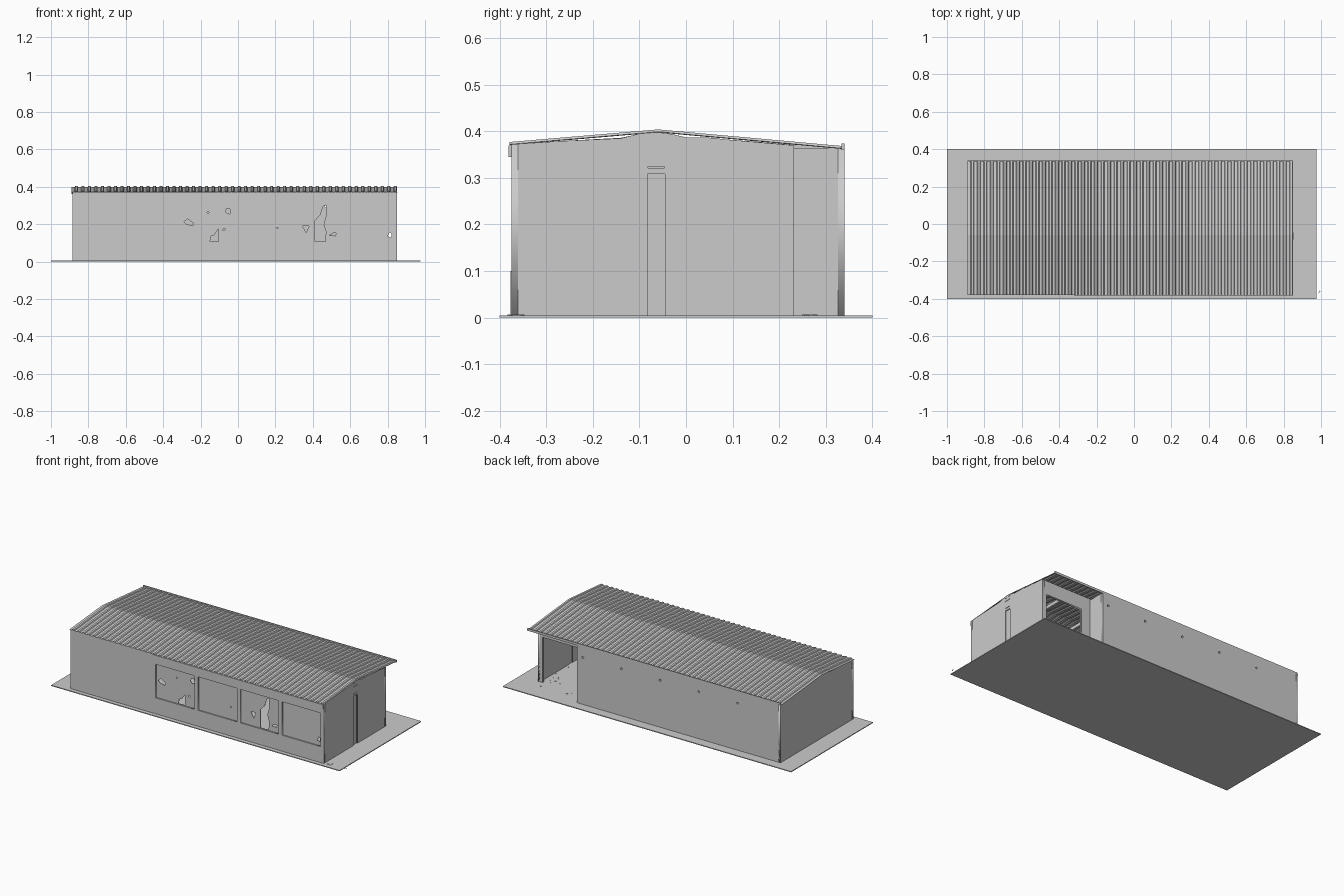
import bpy, bmesh, math, random
from mathutils import Matrix, Vector

if "Cube" in bpy.data.objects:
    bpy.data.objects.remove(bpy.data.objects["Cube"])

random.seed(4)
X0, X1, Y0, Y1 = -0.885, 0.85, -0.375, 0.34
PORCH_X, PORCH_Y = 0.508, 0.232
RIDGE_Y, G, T = -0.06, 0.005, 0.014
FRONT_TOP, RIDGE_TOP, BACK_TOP = 0.372, 0.4, 0.363


def add(name, bm):
    me = bpy.data.meshes.new(name)
    bmesh.ops.recalc_face_normals(bm, faces=bm.faces)
    bm.to_mesh(me)
    bm.free()
    ob = bpy.data.objects.new(name, me)
    bpy.context.collection.objects.link(ob)
    return ob


def box(name, x0, x1, y0, y1, z0, z1):
    bm = bmesh.new()
    bmesh.ops.create_cube(bm, size=1)
    for v in bm.verts:
        v.co = Vector(((x0 + x1) / 2 + v.co.x * (x1 - x0),
                       (y0 + y1) / 2 + v.co.y * (y1 - y0),
                       (z0 + z1) / 2 + v.co.z * (z1 - z0)))
    return add(name, bm)


def rect(a0, a1, b0, b1):
    return [(a0, b0), (a1, b0), (a1, b1), (a0, b1)]


def blob(a, b, r, n=6):
    return [(a + r * random.uniform(.7, 1.1) * math.cos(i * math.tau / n),
             b + r * random.uniform(.7, 1.1) * math.sin(i * math.tau / n)) for i in range(n)]


def plate(name, loops, thick, axis, centre):
    """Flat slab with holes: axis 'y' takes (x, z) loops, axis 'x' takes (y, z) loops."""
    cu = bpy.data.curves.new(name, 'CURVE')
    cu.dimensions, cu.fill_mode, cu.extrude = '2D', 'BOTH', thick / 2
    for loop in loops:
        sp = cu.splines.new('POLY')
        sp.points.add(len(loop) - 1)
        for p, (a, b) in zip(sp.points, loop):
            p.co = (a, b, 0, 1)
        sp.use_cyclic_u = True
    tmp = bpy.data.objects.new(name + "_outline", cu)
    bpy.context.collection.objects.link(tmp)
    bpy.context.view_layer.update()
    me = bpy.data.meshes.new_from_object(tmp.evaluated_get(bpy.context.evaluated_depsgraph_get()))
    bpy.data.objects.remove(tmp)
    if axis == 'y':
        m = Matrix(((1, 0, 0, 0), (0, 0, -1, centre), (0, 1, 0, 0), (0, 0, 0, 1)))
    else:
        m = Matrix(((0, 0, 1, centre), (1, 0, 0, 0), (0, 1, 0, 0), (0, 0, 0, 1)))
    me.transform(m)
    me.name = name
    ob = bpy.data.objects.new(name, me)
    bpy.context.collection.objects.link(ob)
    return ob


# ground slab
box("ground", -1, 0.975, -0.4, 0.4, 0, G)

# front wall with four shop windows
wins = [(-0.305, -0.03), (-0.015, 0.26), (0.275, 0.545), (0.56, 0.83)]
WZ0, WZ1 = 0.1, 0.315
plate("front_wall", [rect(X0, X1, G, FRONT_TOP)] + [rect(a, b, WZ0, WZ1) for a, b in wins],
      T, 'y', Y0 + T / 2)
box("front_lintel", -0.32, X1, Y0 - 0.006, Y0, 0.345, 0.37)
for x in (-0.022, 0.255):
    box("front_wall_joint", x - 0.002, x + 0.002, Y0 - 0.002, Y0, G, WZ0)

# broken window panes
holes = [
    [[(-.288, .213), (-.27, .228), (-.238, .205), (-.242, .193), (-.275, .2)],
     blob(-.16, .262, .006), blob(-.052, .27, .016), blob(-.075, .172, .007),
     [(-.15, .107), (-.145, .135), (-.128, .14), (-.105, .175), (-.105, .107)]],
    [blob(.21, .18, .004)],
    [[(.345, .19), (.38, .19), (.365, .155)],
     [(.412, .107), (.413, .22), (.44, .25), (.455, .295), (.47, .303), (.47, .24),
      (.458, .2), (.47, .16), (.467, .107)],
     [(.487, .14), (.51, .152), (.525, .152), (.52, .138)]],
    [[(.8, .135), (.812, .158), (.82, .15), (.82, .128)]],
]
for (a, b), hs in zip(wins, holes):
    plate("window_pane", [rect(a, b, WZ0, WZ1)] + hs, 0.003, 'y', Y0 + 0.009)
    f = 0.004
    plate("window_frame", [rect(a, b, WZ0, WZ1), rect(a + f, b - f, WZ0 + f, WZ1 - f)],
          0.008, 'y', Y0 + 0.004)

# left gable wall
plate("left_wall", [[(Y0, G), (Y1, G), (Y1, BACK_TOP), (0.08, .383), (0.06, .384), (0, .387), (RIDGE_Y, RIDGE_TOP - .002),
                     (-.1, .394), (-.14, .386), (-.27, .379), (Y0, FRONT_TOP)]], T, 'x', X0 + T / 2)

# right gable wall with ragged top, narrow door and small openings above it
DY0, DY1 = -0.083, -0.045
plate("right_wall", [[(Y0, G), (DY0, G), (DY0, .308), (DY1, .308), (DY1, G), (PORCH_Y, G),
                      (PORCH_Y, .37), (.08, .383), (.06, .386), (0, .387), (-.03, .394),
                      (RIDGE_Y, RIDGE_TOP - .002), (-.1, .395), (-.14, .385), (-.27, .379), (Y0, FRONT_TOP)],
                     rect(-.082, -.046, .321, .324)], T, 'x', X1 - T / 2)
box("side_door", X1 - 0.011, X1 - 0.006, DY0, DY1, G, .308)
box("side_door_transom", X1 - 0.011, X1 - 0.006, DY0, DY1, .32, .326)
box("gable_ledge", X1 - 0.002, X1 + 0.002, DY0, DY1, .366, .369)
for y in (-.075, -.053):
    box("gable_vent", X1 - 0.001, X1 + 0.001, y - .008, y + .008, .385, .396)

# back wall with a row of small vent holes
vents = [0.47 - 0.265 * i for i in range(5)]
plate("back_wall", [rect(X0, PORCH_X, G, BACK_TOP)] + [blob(x, .295, .008) for x in vents],
      T, 'y', Y1 - T / 2)

# recessed porch: side wall and inner wall with wide opening
box("porch_side_wall", PORCH_X - T, PORCH_X, PORCH_Y - T, Y1, G, 0.364)
plate("porch_back_wall", [[(PORCH_X - T, G), (.57, G), (.57, .285), (.82, .285), (.82, G),
                           (X1, G), (X1, .37), (PORCH_X - T, .37)]], T, 'y', PORCH_Y - T / 2)


# corrugated roof, one sheet per slope
def roof_sheet(name, ya, za, yb, zb, n=50, h=0.005):
    bm = bmesh.new()
    xa, pitch = X0 - 0.004, (X1 - X0 + 0.004) / n
    prof = [(xa + (i + f) * pitch, d) for i in range(n)
            for f, d in ((0, 0), (.45, 0), (.55, h), (.9, h))] + [(X1, 0)]
    rows = [[bm.verts.new((x, y, z + d)) for x, d in prof] for y, z in ((ya, za), (yb, zb))]
    for i in range(len(prof) - 1):
        bm.faces.new((rows[0][i], rows[0][i + 1], rows[1][i + 1], rows[1][i]))
    ob = add(name, bm)
    mod = ob.modifiers.new("thickness", 'SOLIDIFY')
    mod.thickness = 0.0015
    return ob


roof_sheet("roof_front", Y0 - 0.004, FRONT_TOP, RIDGE_Y, RIDGE_TOP - .001)
roof_sheet("roof_back", RIDGE_Y, RIDGE_TOP - .001, Y1, BACK_TOP)
box("rear_gutter", X0, X1, Y1 - 0.006, Y1, .36, .374)

# inner cross beams carrying the roof
for i in range(6):
    x = -0.62 + i * 0.255
    box("cross_beam", x - .007, x + .007, Y0 + T, (PORCH_Y if x > PORCH_X else Y1) - T, .335, .355)

# scattered shards on the floor and at the front right corner
bm = bmesh.new()
spots = [(random.uniform(.86, .99), random.uniform(-.385, -.35), .008) for _ in range(9)]
spots += [(random.uniform(.55, .83), random.uniform(-.05, .3), .01) for _ in range(18)]
spots += [(random.uniform(-.3, .8), random.uniform(-.35, -.25), .01) for _ in range(16)]
spots.append((.993, -.36, .007))
for x, y, r in spots:
    pts = blob(x, y, r * random.uniform(.4, .9), 4)
    lo = [bm.verts.new((min(a, 1), b, G)) for a, b in pts]
    hi = [bm.verts.new((min(a, 1), b, G + .002)) for a, b in pts]
    bm.faces.new(hi)
    bm.faces.new(lo[::-1])
    for k in range(4):
        bm.faces.new((lo[k], lo[(k + 1) % 4], hi[(k + 1) % 4], hi[k]))
add("glass_shards", bm)
